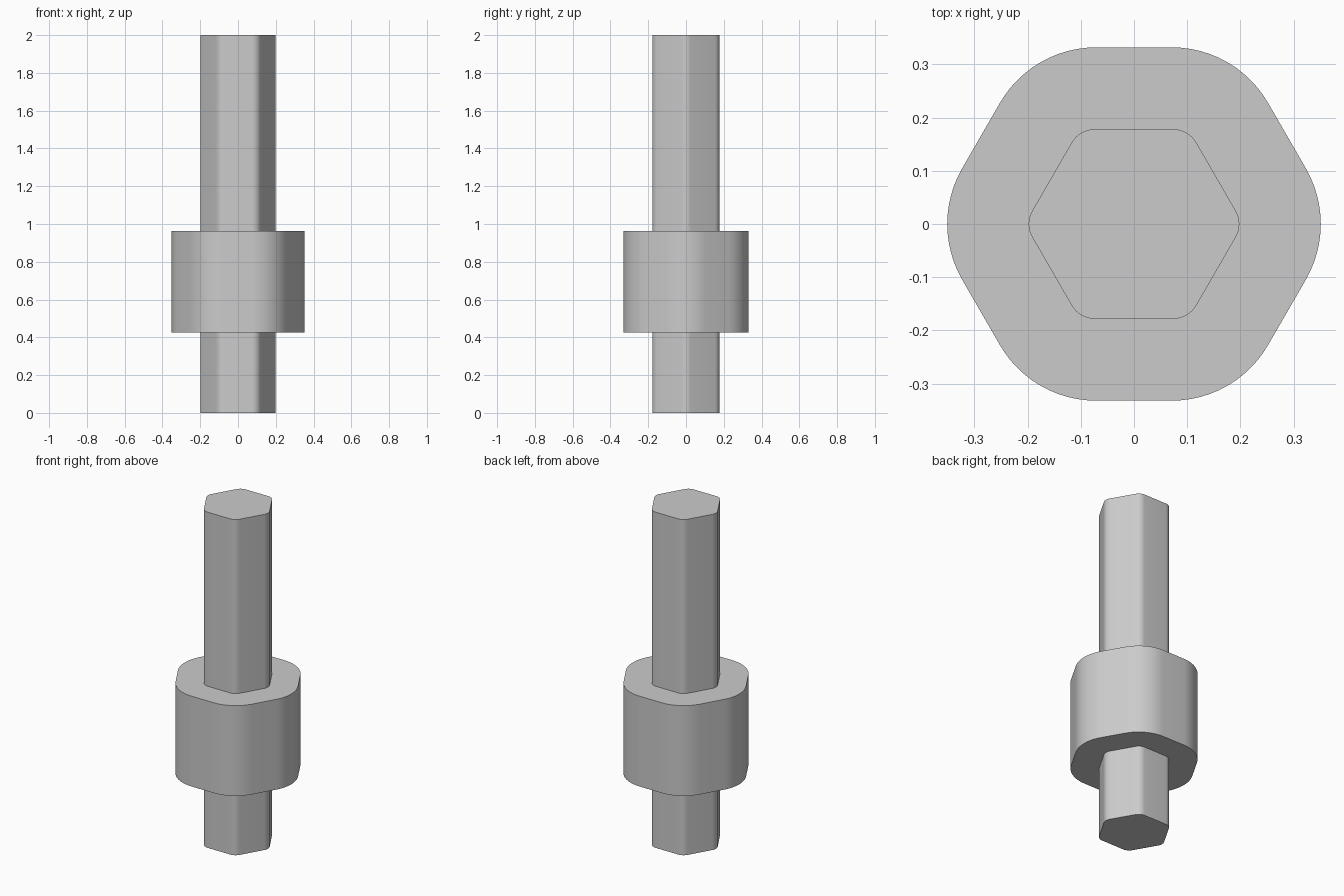
import bpy
import bmesh
from math import cos, sin, pi, radians, sqrt

cube = bpy.data.objects.get("Cube")
if cube:
    bpy.data.objects.remove(cube, do_unlink=True)

grey = bpy.data.materials.new("plain_grey")
grey.use_nodes = True
colour = (0.6, 0.6, 0.6, 1)
grey.diffuse_color = colour
grey.node_tree.nodes["Principled BSDF"].inputs["Base Color"].default_value = colour


def rounded_hexagon(apothem, radius, steps):
    """Outline of a hexagon with corners on the x axis and round corners."""
    reach = (apothem - radius) * 2 / sqrt(3)
    points = []
    for corner in range(6):
        middle = corner * pi / 3
        for i in range(steps + 1):
            a = middle - pi / 6 + i / steps * pi / 3
            points.append((reach * cos(middle) + radius * cos(a),
                           reach * sin(middle) + radius * sin(a)))
    return points


def prism(name, outline, bottom, top):
    """Extrude an outline upwards and shade its rounded corners smooth."""
    bm = bmesh.new()
    base = bm.faces.new([bm.verts.new((x, y, bottom)) for x, y in outline])
    result = bmesh.ops.extrude_face_region(bm, geom=[base], use_keep_orig=True)
    raised = [v for v in result["geom"] if isinstance(v, bmesh.types.BMVert)]
    bmesh.ops.translate(bm, verts=raised, vec=(0, 0, top - bottom))
    bmesh.ops.recalc_face_normals(bm, faces=bm.faces)
    mesh = bpy.data.meshes.new(name)
    bm.to_mesh(mesh)
    bm.free()
    mesh.materials.append(grey)
    obj = bpy.data.objects.new(name, mesh)
    bpy.context.collection.objects.link(obj)
    bpy.ops.object.select_all(action="DESELECT")
    obj.select_set(True)
    bpy.context.view_layer.objects.active = obj
    bpy.ops.object.shade_smooth_by_angle(angle=radians(30))
    return obj


# Long hexagonal shaft
prism("shaft", rounded_hexagon(0.178, 0.049, 8), 0, 2)

# Wide collar around the lower half
prism("collar", rounded_hexagon(0.332, 0.209, 12), 0.425, 0.963)
